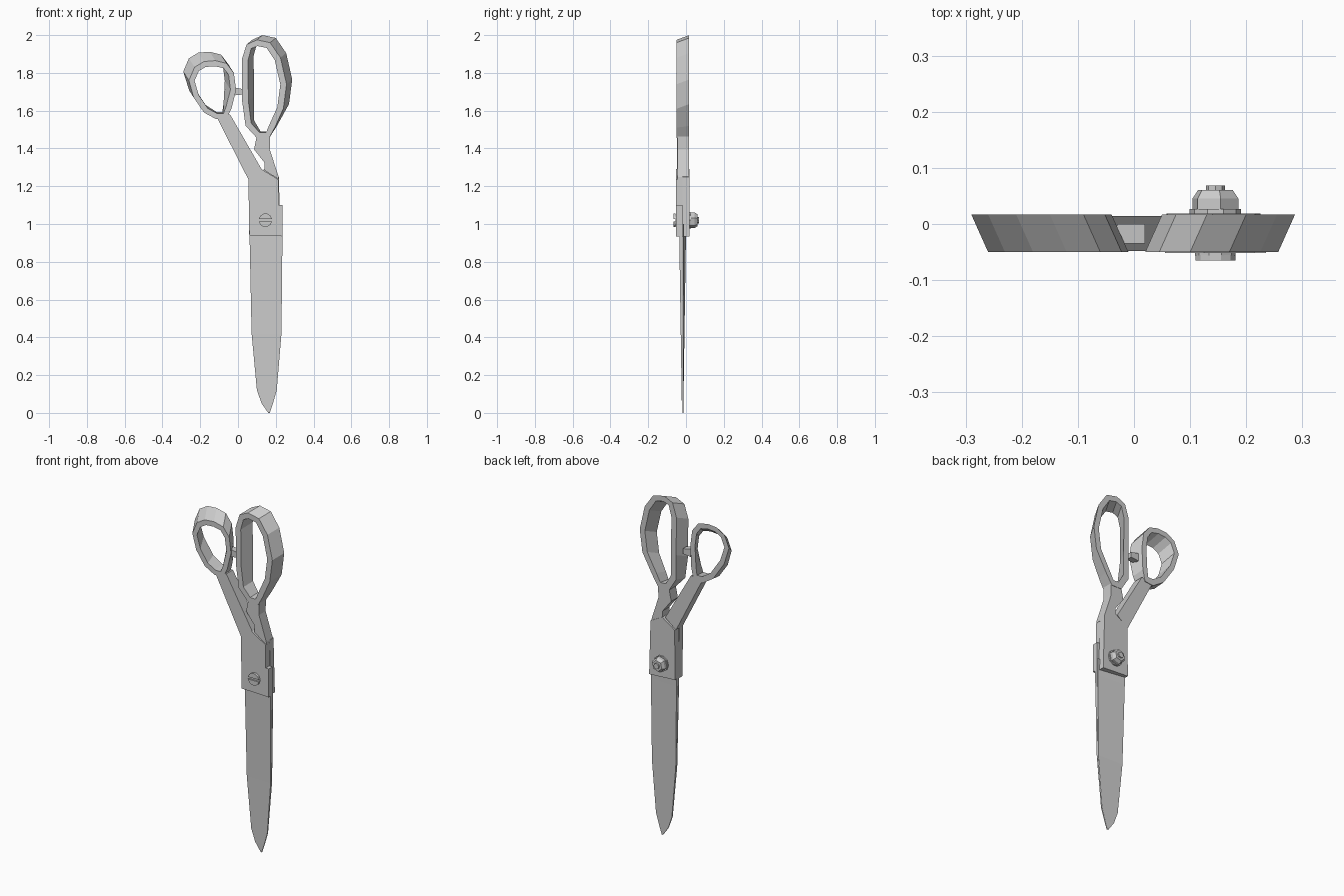
import bpy, bmesh, math
from mathutils import Vector

if "Cube" in bpy.data.objects:
    bpy.data.objects.remove(bpy.data.objects["Cube"])

PIVOT = (0.145, 1.02)


def finish(name, bm):
    bmesh.ops.recalc_face_normals(bm, faces=bm.faces)
    me = bpy.data.meshes.new(name)
    bm.to_mesh(me)
    bm.free()
    ob = bpy.data.objects.new(name, me)
    bpy.context.collection.objects.link(ob)
    return ob


def loft(name, loops, closed=False):
    """Join matching loops of (x, y, z) points; cap the ends unless closed."""
    bm = bmesh.new()
    rings = [[bm.verts.new(p) for p in loop] for loop in loops]
    n = len(rings[0])
    pairs = list(zip(rings, rings[1:]))
    if closed:
        pairs.append((rings[-1], rings[0]))
    else:
        bm.faces.new(rings[0])
        bm.faces.new(rings[-1])
    for a, b in pairs:
        for i in range(n):
            j = (i + 1) % n
            bm.faces.new((a[i], a[j], b[j], b[i]))
    return finish(name, bm)


def prism(name, outline, y0, y1):
    return loft(name, [[(x, y, z) for x, z in outline] for y in (y0, y1)])


def disc(r, n, y, turn=0.0):
    return [(PIVOT[0] + r * math.cos(turn + math.tau * i / n), y,
             PIVOT[1] + r * math.sin(turn + math.tau * i / n)) for i in range(n)]


def inset(poly, w):
    """Move a clockwise outline inwards by w."""
    pts = [Vector(p) for p in poly]
    out = []
    for i, p in enumerate(pts):
        d0 = (p - pts[i - 1]).normalized()
        d1 = (pts[(i + 1) % len(pts)] - p).normalized()
        n = Vector((d0.y + d1.y, -d0.x - d1.x)).normalized()
        out.append(p + n * w)
    return out


def grip(name, poly, w, dx, dz):
    """Finger loop whose back rim leans outwards from its front rim."""
    z0 = min(z for _, z in poly)

    def at(points, y, t):
        res = []
        for x, z in points:
            f = t * min(1, max(0, (z - z0) / 0.15))
            res.append((x + dx * f, y, z + dz * f))
        return res
    inner = inset(poly, w)
    return loft(name, [at(poly, -0.05, 0), at(poly, 0.017, 1),
                       at(inner, 0.017, 1), at(inner, -0.05, 0)], closed=True)


# Finger loops
grip("large_finger_loop",
     [(0.10, 1.975), (0.17, 1.96), (0.225, 1.88), (0.257, 1.74), (0.24, 1.61),
      (0.195, 1.51), (0.165, 1.455), (0.10, 1.455), (0.04, 1.52),
      (0.022, 1.65), (0.02, 1.87), (0.045, 1.95)], 0.033, 0.03, 0.025)
grip("thumb_loop",
     [(-0.12, 1.865), (-0.06, 1.85), (-0.022, 1.80), (-0.01, 1.71),
      (-0.035, 1.61), (-0.06, 1.56), (-0.115, 1.555), (-0.18, 1.59),
      (-0.235, 1.67), (-0.26, 1.76), (-0.23, 1.83), (-0.18, 1.86)], 0.03, -0.03, 0.047)

# Stop peg between the loops
prism("stop_peg", [(-0.03, 1.68), (0.02, 1.685), (0.02, 1.715), (-0.03, 1.725)],
      -0.035, 0.0)

# Shanks from the loops to the pivot blocks
prism("thumb_shank", [(-0.115, 1.57), (-0.042, 1.58), (0.125, 1.29), (0.055, 1.236)],
      -0.048, 0.014)
prism("finger_shank", [(0.10, 1.47), (0.17, 1.47), (0.168, 1.395), (0.215, 1.25),
                       (0.215, 1.236), (0.14, 1.285), (0.14, 1.325), (0.085, 1.395)],
      -0.046, 0.015)

# Pivot blocks, one per half
prism("front_pivot_block",
      [(0.055, 1.24), (0.125, 1.29), (0.215, 1.235), (0.215, 1.10), (0.235, 1.10),
       (0.235, 0.935), (0.06, 0.94)], -0.052, -0.018)
prism("rear_pivot_block",
      [(0.06, 1.235), (0.14, 1.29), (0.216, 1.25), (0.225, 0.935), (0.058, 0.945)],
      -0.018, 0.019)

# Blades: rows of (z, left x, right x), wedge-shaped across and tapering to the tip
ROWS = [(1.0, 0.06, 0.235), (0.9, 0.062, 0.235), (0.42, 0.072, 0.23),
        (0.12, 0.10, 0.205), (0.05, 0.125, 0.185), (0.0, 0.160, 0.168)]


def blade(name, side, left_t, right_t):
    loops = []
    for z, xl, xr in ROWS:
        k = 0.15 + 0.85 * z
        y = -0.018 + side * 0.0008
        loops.append([(xl, y, z), (xr, y, z),
                      (xr, y + side * right_t * k, z), (xl, y + side * left_t * k, z)])
    loft(name, loops)


blade("front_blade", -1, 0.006, 0.018)
blade("rear_blade", 1, 0.018, 0.006)

# Slotted screw head on the front
loft("screw_base", [disc(0.036, 10, -0.045), disc(0.036, 10, -0.056)])
for label, s in (("upper", 1), ("lower", -1)):
    half = [(PIVOT[0] + 0.036 * math.cos(a), PIVOT[1] + s * 0.036 * math.sin(a))
            for a in [math.radians(10 + 32 * i) for i in range(6)]]
    prism("screw_head_" + label, half, -0.055, -0.065)

# Washer, nut and screw end at the back
loft("washer", [disc(0.046, 10, 0.015), disc(0.046, 10, 0.027)])
loft("nut", [disc(0.043, 6, 0.025, 0.3), disc(0.043, 6, 0.045, 0.3),
             disc(0.032, 6, 0.061, 0.3)])
loft("screw_end", [disc(0.017, 8, 0.055), disc(0.017, 8, 0.069)])
